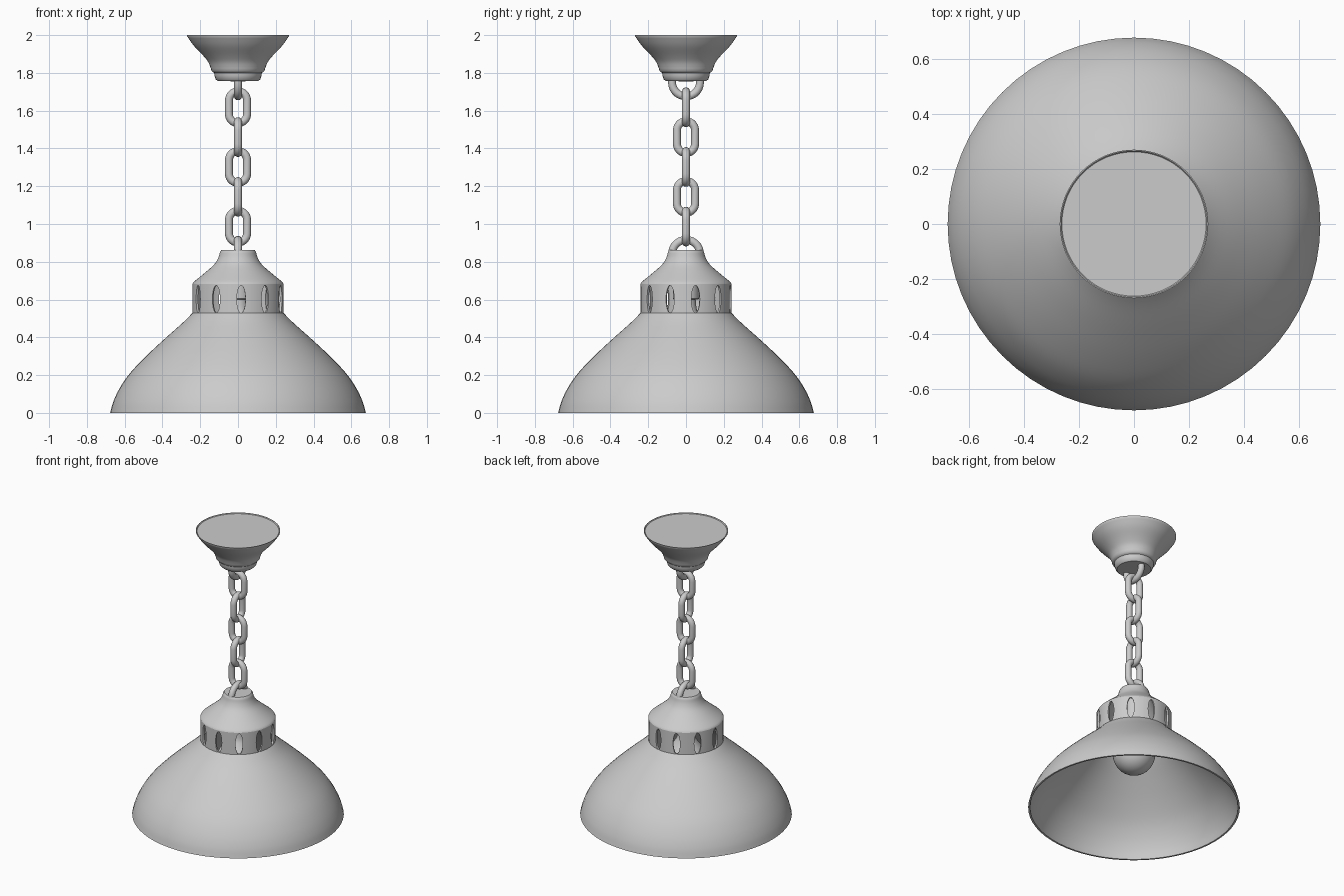
import bpy, bmesh, math
from mathutils import Vector

if "Cube" in bpy.data.objects:
    bpy.data.objects.remove(bpy.data.objects["Cube"])

SEG = 64


def make_object(name, bm):
    bmesh.ops.remove_doubles(bm, verts=bm.verts, dist=1e-5)
    bmesh.ops.recalc_face_normals(bm, faces=bm.faces)
    me = bpy.data.meshes.new(name)
    bm.to_mesh(me)
    bm.free()
    ob = bpy.data.objects.new(name, me)
    bpy.context.collection.objects.link(ob)
    return ob


def spline(pts, n=4):
    """Smooth curve through profile points."""
    p = [Vector(q) for q in pts]
    p = [2 * p[0] - p[1]] + p + [2 * p[-1] - p[-2]]
    out = []
    for a, b, c, d in zip(p, p[1:], p[2:], p[3:]):
        for i in range(n):
            t = i / n
            out.append(0.5 * (2 * b + (c - a) * t + (2 * a - 5 * b + 4 * c - d) * t * t
                              + (3 * b - a - 3 * c + d) * t ** 3))
    return [tuple(v) for v in out] + [tuple(pts[-1])]


def lathe(name, profile, closed=False):
    bm = bmesh.new()
    rings = [[bm.verts.new((r * math.cos(2 * math.pi * i / SEG),
                            r * math.sin(2 * math.pi * i / SEG), z)) for i in range(SEG)]
             for r, z in profile]
    pairs = list(zip(rings, rings[1:])) + ([(rings[-1], rings[0])] if closed else [])
    for a, b in pairs:
        for i in range(SEG):
            j = (i + 1) % SEG
            bm.faces.new((a[i], a[j], b[j], b[i]))
    return make_object(name, bm)


def shell(name, outer, t=0.012):
    """Revolved wall of thickness t."""
    return lathe(name, outer + [(r - t, z) for r, z in reversed(outer)], closed=True)


def tube(name, path, radius, closed, across_x, sides=14):
    """Round rod along a planar (u, z) path, lying in the xz or yz plane."""
    bm = bmesh.new()
    n = len(path)
    rings = []
    for i, (u, z) in enumerate(path):
        p, q = ((path[i - 1], path[(i + 1) % n]) if closed
                else (path[max(i - 1, 0)], path[min(i + 1, n - 1)]))
        t = Vector((q[0] - p[0], q[1] - p[1])).normalized()
        ring = []
        for k in range(sides):
            a = 2 * math.pi * k / sides
            c, s = radius * math.cos(a), radius * math.sin(a)
            uu, zz = u + t.y * c, z - t.x * c
            ring.append(bm.verts.new((uu, s, zz) if across_x else (s, uu, zz)))
        rings.append(ring)
    for i in range(n if closed else n - 1):
        a, b = rings[i], rings[(i + 1) % n]
        for k in range(sides):
            m = (k + 1) % sides
            bm.faces.new((a[k], a[m], b[m], b[k]))
    if not closed:
        bm.faces.new(rings[0])
        bm.faces.new(rings[-1])
    return make_object(name, bm)


def arc(cz, r, a0, a1, n=14):
    return [(r * math.cos(math.radians(a0 + (a1 - a0) * i / n)),
             cz + r * math.sin(math.radians(a0 + (a1 - a0) * i / n))) for i in range(n + 1)]


# Bell shade
shell("shade", spline([(0.677, 0), (0.66, 0.06), (0.627, 0.13), (0.572, 0.21), (0.487, 0.30),
                       (0.385, 0.395), (0.295, 0.475), (0.24, 0.53)]))

# Vent collar with oval slots
collar = shell("vent_collar", [(0.241, 0.52), (0.241, 0.683)])
bm = bmesh.new()
for k in range(11):
    az = math.radians(-86 + k * 360 / 11)
    d, s = Vector((math.cos(az), math.sin(az), 0)), Vector((-math.sin(az), math.cos(az), 0))
    loops = []
    for dist in (0.17, 0.30):
        loops.append([bm.verts.new(d * dist + s * 0.023 * math.cos(a) + Vector((0, 0, 0.602 + 0.073 * math.sin(a))))
                      for a in [2 * math.pi * i / 24 for i in range(24)]])
    for i in range(24):
        j = (i + 1) % 24
        bm.faces.new((loops[0][i], loops[0][j], loops[1][j], loops[1][i]))
    bm.faces.new(loops[0])
    bm.faces.new(loops[1])
cutter = make_object("slot_cutter", bm)
cutter.hide_render = True
mod = collar.modifiers.new("slots", "BOOLEAN")
mod.operation, mod.solver, mod.object = "DIFFERENCE", "EXACT", cutter
bpy.context.view_layer.objects.active = collar
bpy.ops.object.modifier_apply(modifier=mod.name)
bpy.data.objects.remove(cutter)

# Cap above the collar
cap = spline([(0.241, 0.683), (0.23, 0.697), (0.175, 0.742), (0.127, 0.785), (0.105, 0.82), (0.095, 0.853)])
lathe("shade_cap", cap + [(0.088, 0.862), (0, 0.862), (0, 0.85), (0.083, 0.85)]
      + [(r - 0.012, z) for r, z in reversed(cap)], closed=True)

# Lamp socket and bulb
lathe("socket", [(0, 0.60), (0.065, 0.60), (0.07, 0.605), (0.07, 0.852), (0, 0.852)])
lathe("bulb", arc(0.39, 0.135, -90, 40, 20)
      + spline([(0.08, 0.505), (0.058, 0.545), (0.05, 0.61)]) + [(0, 0.61)])

# Ceiling canopy
lathe("ceiling_canopy", [(0, 1.995), (0.262, 1.995), (0.266, 2.0), (0.27, 2.0)]
      + spline([(0.27, 1.995), (0.235, 1.945), (0.185, 1.892), (0.158, 1.858), (0.144, 1.825)])
      + [(0.141, 1.812), (0.132, 1.803), (0.126, 1.80), (0.124, 1.785), (0.118, 1.766),
         (0.108, 1.757), (0, 1.755)])

# Hanging loops and chain links
tube("canopy_loop", [(-0.074, 1.78)] + arc(1.75, 0.074, 180, 360) + [(0.074, 1.78)], 0.021, False, False)
tube("cap_loop", arc(0.842, 0.074, -5, 185), 0.021, False, False)
for i in range(5):
    cz = 1.618 - i * 0.158
    link = arc(cz + 0.036, 0.048, 0, 180) + arc(cz - 0.036, 0.048, 180, 360)
    tube(f"chain_link_{i + 1}", link, 0.021, True, i % 2 == 0)

# Smooth shading with crisp edges
bpy.ops.object.select_all(action="SELECT")
bpy.ops.object.shade_smooth_by_angle(angle=math.radians(35))
